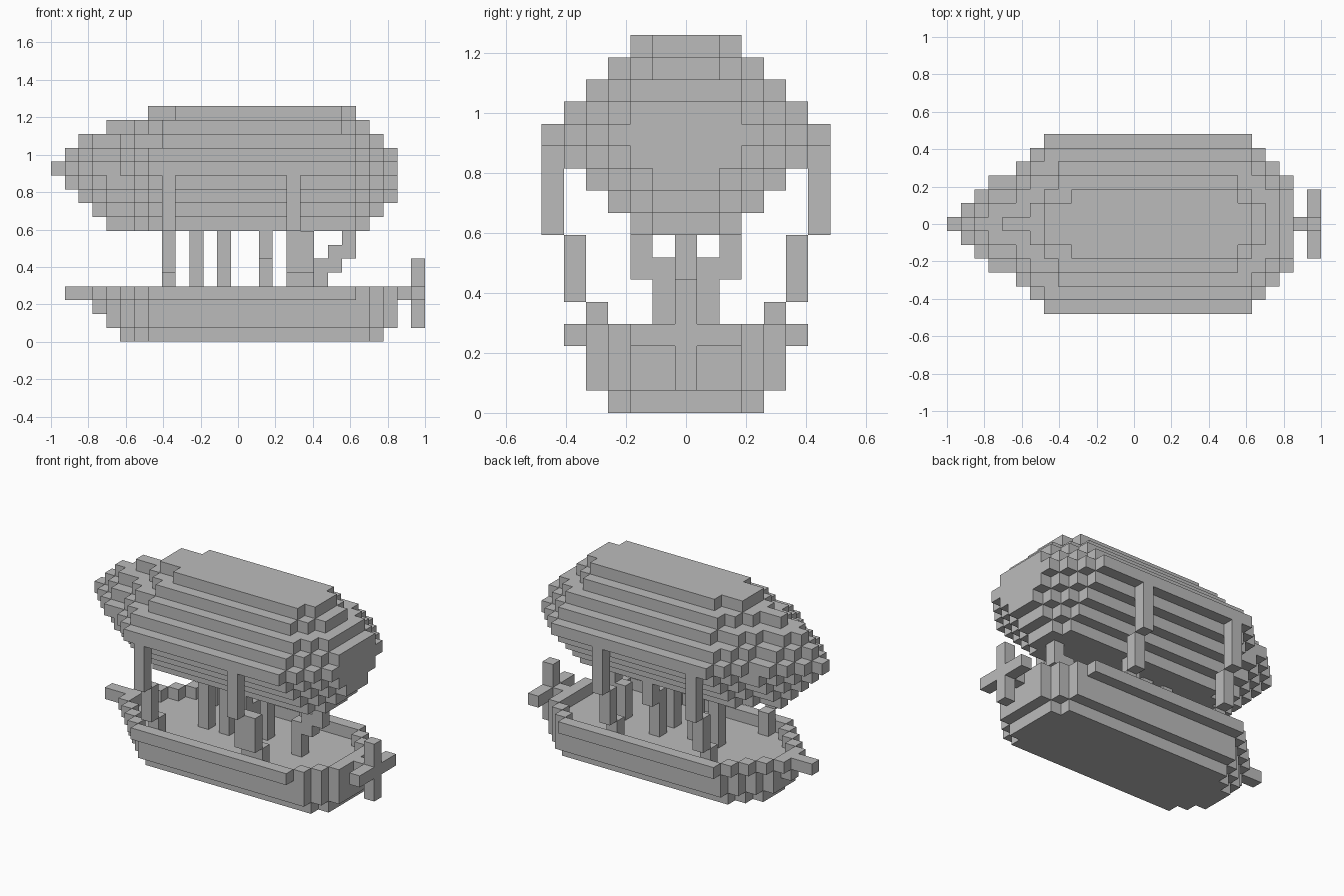
import bpy
import bmesh

cube = bpy.data.objects.get("Cube")
if cube:
    bpy.data.objects.remove(cube, do_unlink=True)

V = 2 / 27  # edge of one block

grey = bpy.data.materials.new("plain grey")
GREY = (0.5, 0.5, 0.5, 1)
grey.use_nodes = True
grey.diffuse_color = GREY
grey.node_tree.nodes["Principled BSDF"].inputs["Base Color"].default_value = GREY

AXES = [(1, 0, 0), (-1, 0, 0), (0, 1, 0), (0, -1, 0), (0, 0, 1), (0, 0, -1)]


def build(name, cells):
    """Skin a set of blocks with their exposed faces, then merge flat regions."""
    bm = bmesh.new()
    verts = {}

    def corner(p):
        if p not in verts:
            verts[p] = bm.verts.new(((p[0] - 0.5) * V, (p[1] - 0.5) * V, p[2] * V))
        return verts[p]

    for c in cells:
        for d in AXES:
            if tuple(a + b for a, b in zip(c, d)) in cells:
                continue
            k = next(n for n in range(3) if d[n])
            u, w = (k + 1) % 3, (k + 2) % 3
            ring = []
            for du, dw in ((0, 0), (1, 0), (1, 1), (0, 1)):
                p = list(c)
                p[k] += d[k] > 0
                p[u] += du
                p[w] += dw
                ring.append(corner(tuple(p)))
            bm.faces.new(ring if d[k] > 0 else ring[::-1])
    bmesh.ops.dissolve_limit(bm, angle_limit=0.01, verts=bm.verts[:], edges=bm.edges[:])
    mesh = bpy.data.meshes.new(name)
    bm.to_mesh(mesh)
    bm.free()
    mesh.materials.append(grey)
    obj = bpy.data.objects.new(name, mesh)
    bpy.context.collection.objects.link(obj)


def layer(z, lefts, rights):
    """Mirrored slab: start and end of each row, from the centre row outward."""
    return {(x, s * y, z) for y, (a, b) in enumerate(zip(lefts, rights))
            for x in range(a, b + 1) for s in (-1, 1)}


def box(xs, ys, zs):
    return {(x, y, z) for x in range(xs[0], xs[1] + 1)
            for y in range(ys[0], ys[1] + 1) for z in range(zs[0], zs[1] + 1)}


# Balloon, in slabs from the belly up
balloon = set()
for z, (lefts, rights) in enumerate([
    ((-9, -7, -6), (9, 9, 8)),
    ((-10, -9, -7, -6), (10, 10, 9, 8)),
    ((-11, -10, -9, -7, -6), (11, 11, 10, 9, 8)),
    ((-12, -11, -10, -9, -7, -6), (11, 11, 11, 10, 9, 8)),
    ((-13, -12, -11, -10, -8, -7, -6), (11, 11, 11, 11, 10, 9, 8)),
    ((-12, -11, -10, -8, -7, -6), (11, 11, 11, 10, 9, 8)),
    ((-11, -10, -8, -7, -5), (10, 10, 10, 9, 8)),
    ((-9, -7, -6, -5), (9, 9, 8, 7)),
    ((-6, -6, -4), (8, 8, 7)),
], start=8):
    balloon |= layer(z, lefts, rights)
build("balloon", balloon)

# Hull with a one-block rim around the sunken deck
hull = layer(0, (-8, -8, -7, -6), (10, 10, 10, 9))
hull |= layer(1, (-9, -9, -8, -7, -6), (11, 11, 11, 10, 9))
hull |= layer(2, (-10, -9, -8, -7, -6), (11, 11, 11, 10, 9))
plan = layer(3, (-10, -10, -9, -8, -7, -6), (11, 11, 11, 10, 9, 8))
hull |= {(x, y, z) for x, y, z in plan
         if any((x + d[0], y + d[1], z) not in plan for d in AXES[:4])}
build("hull", hull)
build("bowsprit", box((-12, -11), (0, 0), (3, 3)))

# Outer stays step inward from the balloon to the deck
for side, tag in ((-1, "right"), (1, "left")):
    for x, end in ((-5, "front"), (4, "rear")):
        stay = {(x, side * 6, z) for z in range(8, 12)}
        stay |= {(x, side * 5, z) for z in range(5, 8)}
        stay |= {(x, side * 4, z) for z in range(3, 5)}
        build(f"{tag}_{end}_stay", stay)
    # Inner struts lean outward toward the balloon
    strut = {(2, side, z) for z in range(3, 7)} | {(2, side * 2, z) for z in (6, 7)}
    build(f"{tag}_inner_strut", strut)
build("right_rear_brace", box((5, 5), (-5, -5), (5, 7)) | box((5, 5), (-4, -4), (3, 4)))

# Straight centre posts and the stepped rear pipe
for n, x in enumerate((-3, -1)):
    build(f"centre_post_{n + 1}", box((x, x), (0, 0), (3, 7)))
pipe = box((6, 6), (0, 0), (3, 5)) | box((7, 7), (0, 0), (5, 6)) | box((8, 8), (0, 0), (6, 7))
build("rear_pipe", pipe)

# Propeller and its shaft
build("propeller", box((12, 13), (0, 0), (3, 3)) | box((13, 13), (0, 0), (1, 5))
      | box((13, 13), (-2, 2), (3, 3)))
